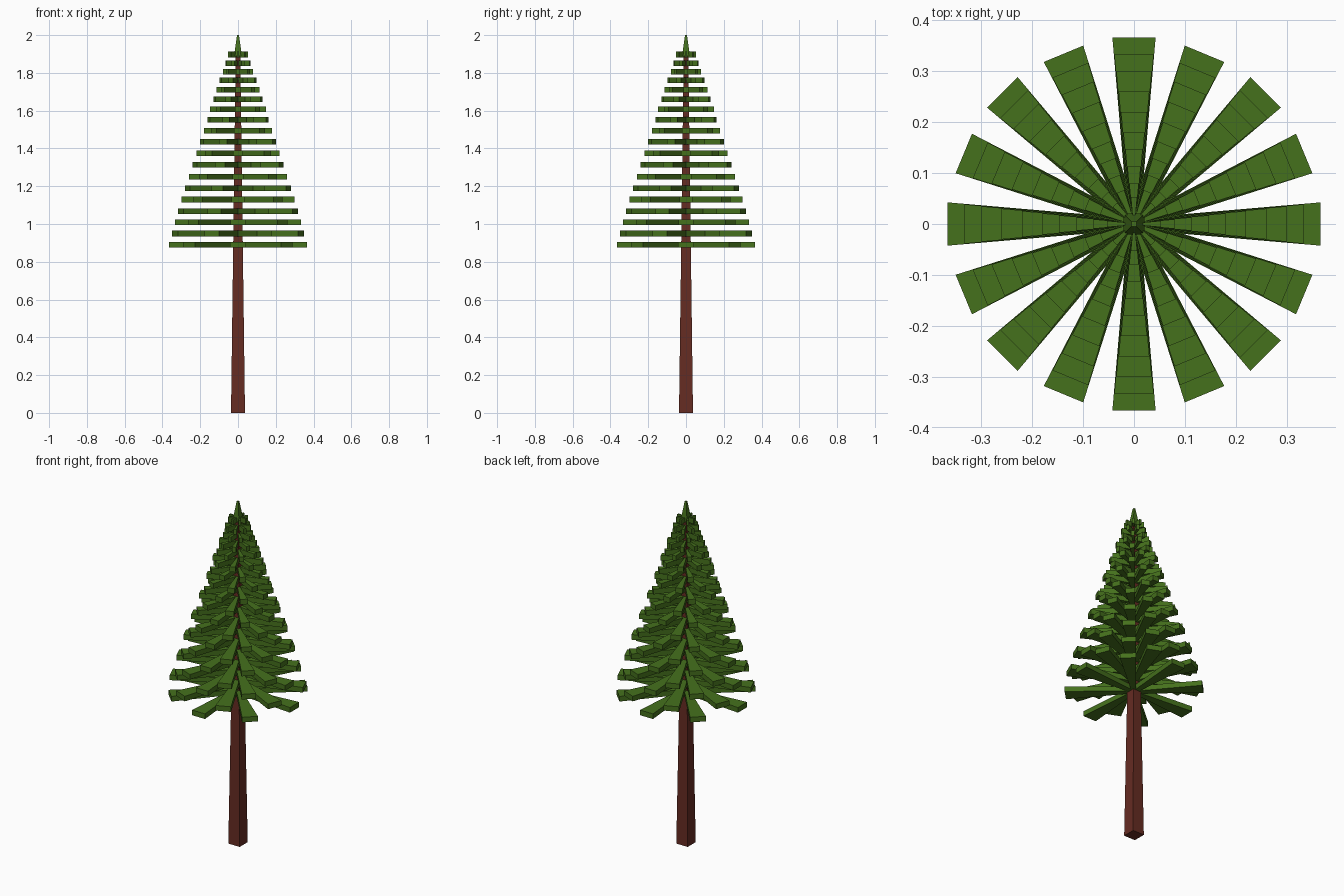
import bpy, bmesh, math
from mathutils import Matrix

if "Cube" in bpy.data.objects:
    bpy.data.objects.remove(bpy.data.objects["Cube"])


def material(name, rgb):
    m = bpy.data.materials.new(name)
    m.diffuse_color = (*rgb, 1)
    m.use_nodes = True
    m.node_tree.nodes["Principled BSDF"].inputs["Base Color"].default_value = m.diffuse_color
    return m


GREEN = material("needles", (0.06, 0.165, 0.012))
BROWN = material("bark", (0.13, 0.025, 0.016))


def finish(name, bm, mat):
    bmesh.ops.recalc_face_normals(bm, faces=bm.faces)
    me = bpy.data.meshes.new(name)
    bm.to_mesh(me)
    bm.free()
    me.materials.append(mat)
    ob = bpy.data.objects.new(name, me)
    bpy.context.collection.objects.link(ob)


def square_post(name, z0, h0, z1, h1, mat):
    # tapered four-sided post, h = half width
    bm = bmesh.new()
    bmesh.ops.create_cone(
        bm, cap_ends=True, segments=4, radius1=h0 * math.sqrt(2),
        radius2=h1 * math.sqrt(2), depth=z1 - z0,
        matrix=Matrix.Translation((0, 0, (z0 + z1) / 2)) @ Matrix.Rotation(math.pi / 4, 4, 'Z'))
    finish(name, bm, mat)


def branch(bm, r, z, angle, thick=0.03):
    # flat bar that widens from the trunk to its tip
    geo = bmesh.ops.create_cube(bm, size=1)
    for v in geo["verts"]:
        half = r * (0.116 if v.co.x > 0 else 0.03)
        v.co.y = math.copysign(half, v.co.y)
        v.co.x = r if v.co.x > 0 else 0.0
        v.co.z = z + v.co.z * thick
    bmesh.ops.rotate(bm, verts=geo["verts"], cent=(0, 0, 0),
                     matrix=Matrix.Rotation(angle, 3, 'Z'))


# Trunk and pointed crown
square_post("trunk", 0, 0.037, 1.92, 0.012, BROWN)
square_post("crown_tip", 1.89, 0.021, 2.0, 0.005, GREEN)

# Whorls of eight branches, every second one turned half a step
radii = [.366, .362, .333, .327, .30, .289, .26, .248, .22, .207,
         .18, .168, .147, .134, .113, .10, .08, .069, .053]
heights = [.891, .95, 1.01, 1.067, 1.13, 1.19, 1.251, 1.313, 1.374, 1.435,
           1.493, 1.552, 1.607, 1.661, 1.711, 1.761, 1.806, 1.851, 1.897]
for i, (r, z) in enumerate(zip(radii, heights)):
    bm = bmesh.new()
    for k in range(8):
        branch(bm, r, z, math.radians(45 * k + 22.5 * (i % 2)))
    finish(f"branch_whorl_{i + 1}", bm, GREEN)
